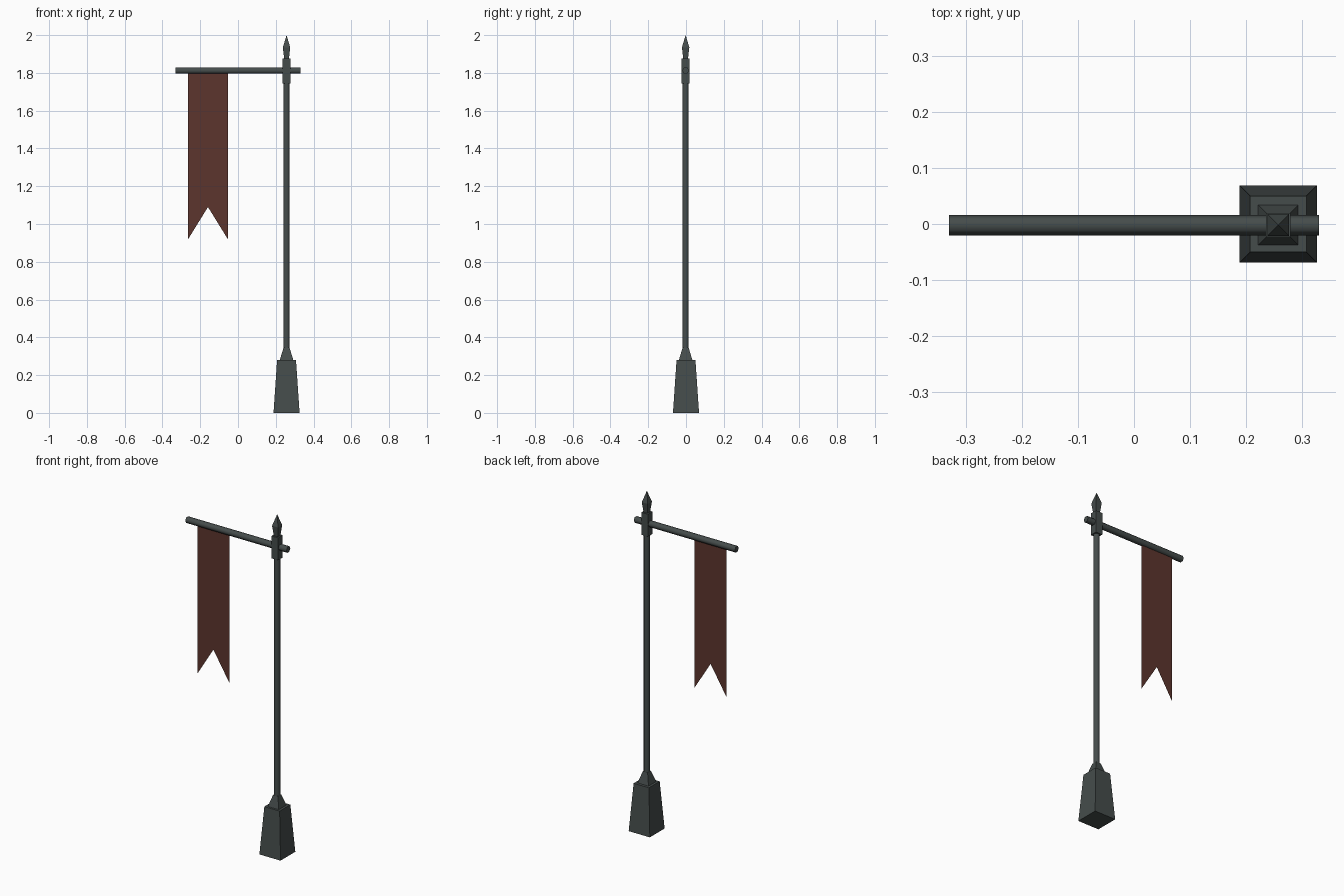
import bpy, bmesh, math
from mathutils import Matrix, Vector

if "Cube" in bpy.data.objects:
    bpy.data.objects.remove(bpy.data.objects["Cube"])

PX, PY = 0.257, -0.002   # pole axis


def material(name, rgb):
    m = bpy.data.materials.new(name)
    m.diffuse_color = (*rgb, 1)
    m.use_nodes = True
    m.node_tree.nodes["Principled BSDF"].inputs["Base Color"].default_value = m.diffuse_color
    return m


iron = material("dark iron", (0.060, 0.073, 0.071))
cloth = material("dark red cloth", (0.108, 0.036, 0.027))


def finish(name, bm, mat, smooth=None):
    bmesh.ops.recalc_face_normals(bm, faces=bm.faces)
    me = bpy.data.meshes.new(name)
    bm.to_mesh(me)
    bm.free()
    me.materials.append(mat)
    ob = bpy.data.objects.new(name, me)
    bpy.context.collection.objects.link(ob)
    if smooth:
        bpy.ops.object.select_all(action='DESELECT')
        ob.select_set(True)
        bpy.context.view_layer.objects.active = ob
        bpy.ops.object.shade_smooth_by_angle(angle=math.radians(smooth))
    return ob


def stack(name, sides, profile, center, mat, smooth=None, turn=None):
    """Closed prism; profile holds (flat-to-flat half width, height) rings."""
    bm = bmesh.new()
    rings = []
    for w, z in profile:
        if w == 0:
            rings.append([bm.verts.new((0, 0, z))])
            continue
        r = w / math.cos(math.pi / sides)
        rings.append([bm.verts.new((r * math.cos(a), r * math.sin(a), z))
                      for a in ((i + 0.5) * math.tau / sides for i in range(sides))])
    for a, b in zip(rings, rings[1:]):
        for i in range(sides):
            j = (i + 1) % sides
            if len(b) == 1:
                bm.faces.new((a[i], a[j], b[0]))
            else:
                bm.faces.new((a[i], a[j], b[j], b[i]))
    for ring in (rings[0], rings[-1]):
        if len(ring) > 1:
            bm.faces.new(ring)
    if turn:
        bm.transform(turn)
    bm.transform(Matrix.Translation(Vector(center)))
    return finish(name, bm, mat, smooth)


# tapered square foot and the small shoulder above it
stack("foot", 4, [(0.069, 0), (0.050, 0.28)], (PX, 0, 0), iron)
stack("shoulder", 4, [(0.036, 0.279), (0.016, 0.345)], (PX, PY, 0), iron)

# pole
stack("pole", 8, [(0.016, 0.28), (0.016, 1.76)], (PX, PY, 0), iron, 50)

# square collar and spear-shaped finial
stack("collar", 4, [(0.0215, 1.743), (0.0215, 1.875)], (PX, PY, 0), iron)
stack("finial", 4, [(0.012, 1.87), (0.0195, 1.935), (0, 2.0)], (PX, PY, 0), iron)

# horizontal hexagonal crossbar, flats facing up and down
stack("crossbar", 6, [(0.016, -0.33), (0.016, 0.33)], (0, PY, 1.812), iron, 65,
      Matrix.Rotation(math.pi / 2, 4, 'Y'))

# swallow-tailed banner, a single sheet of cloth
bm = bmesh.new()
outline = [(-0.264, 1.805), (-0.264, 0.92), (-0.159, 1.09), (-0.054, 0.92),
           (-0.054, 1.805), (-0.159, 1.805)]
v = [bm.verts.new((x, PY, z)) for x, z in outline]
bm.faces.new((v[0], v[1], v[2], v[5]))
bm.faces.new((v[5], v[2], v[3], v[4]))
finish("banner", bm, cloth)
